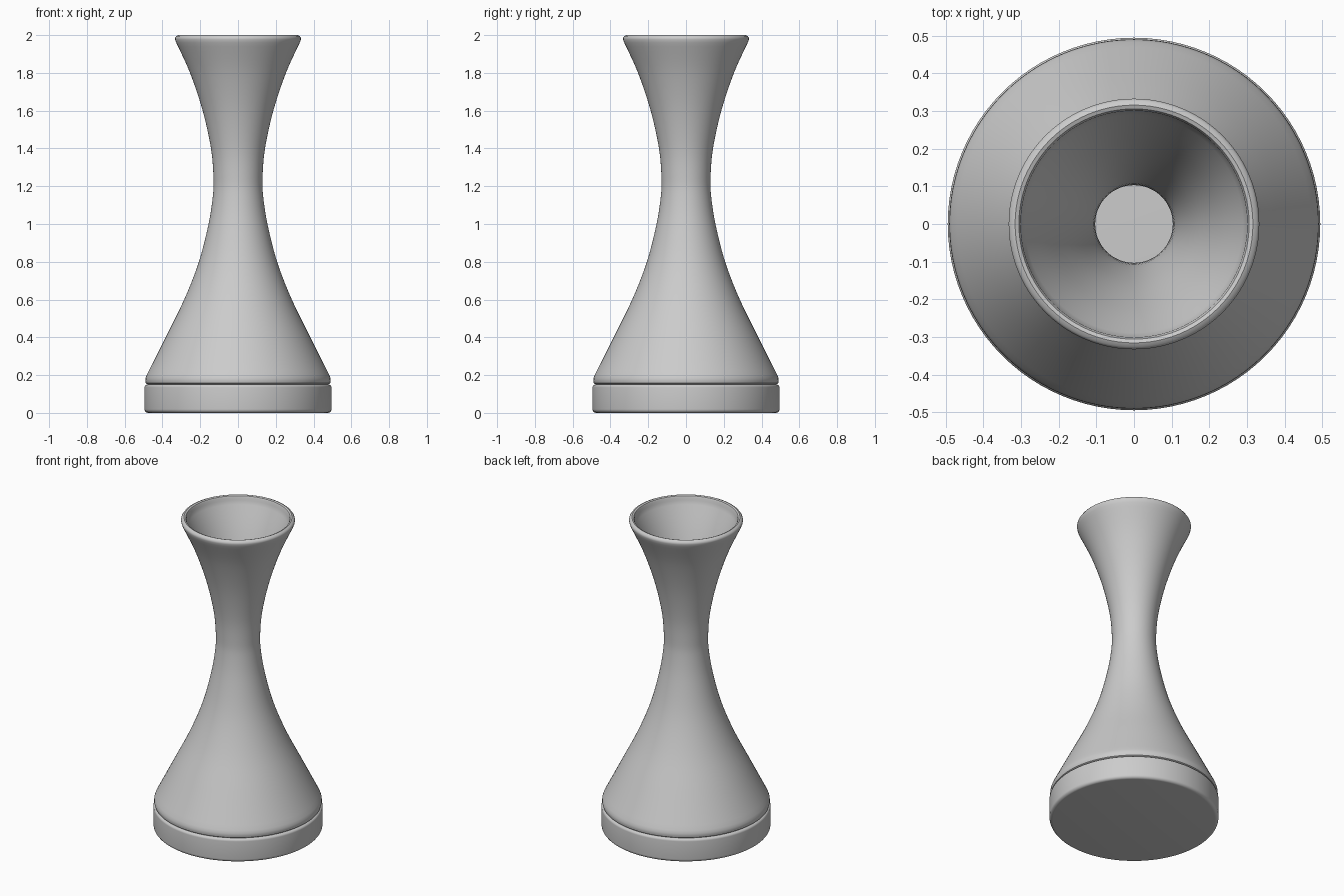
import bpy, math

if "Cube" in bpy.data.objects:
    bpy.data.objects.remove(bpy.data.objects["Cube"])

SEG = 96
grey = bpy.data.materials.new("light grey")
grey.diffuse_color = (0.6, 0.6, 0.6, 1)
grey.use_nodes = True
grey.node_tree.nodes["Principled BSDF"].inputs["Base Color"].default_value = grey.diffuse_color


def lathe(name, profile, closed):
    """Spin an (r, z) profile about z; closed joins its last point to its first."""
    verts, faces, rings = [], [], []
    for r, z in profile:
        start = len(verts)
        n = SEG if r > 1e-6 else 1
        for i in range(n):
            a = 2 * math.pi * i / SEG
            verts.append((r * math.cos(a), r * math.sin(a), z))
        rings.append([start + (i % n) for i in range(SEG)])
    pairs = list(zip(rings, rings[1:]))
    if closed:
        pairs.append((rings[-1], rings[0]))
    for lo, hi in pairs:
        for i in range(SEG):
            j = (i + 1) % SEG
            f = list(dict.fromkeys([lo[i], lo[j], hi[j], hi[i]]))
            faces.append(f)
    me = bpy.data.meshes.new(name)
    me.from_pydata(verts, [], faces)
    me.materials.append(grey)
    ob = bpy.data.objects.new(name, me)
    bpy.context.collection.objects.link(ob)
    bpy.context.view_layer.objects.active = ob
    ob.select_set(True)
    bpy.ops.object.shade_smooth_by_angle(angle=math.radians(40))
    ob.select_set(False)
    return ob


def spline(pts, steps=5):
    """Catmull-Rom curve through the given points."""
    p = [pts[0]] + pts + [pts[-1]]
    out = []
    for a, b, c, d in zip(p, p[1:], p[2:], p[3:]):
        for s in range(steps):
            t = s / steps
            out.append(tuple(0.5 * (2 * b[k] + (c[k] - a[k]) * t
                       + (2 * a[k] - 5 * b[k] + 4 * c[k] - d[k]) * t * t
                       + (3 * b[k] - a[k] - 3 * c[k] + d[k]) * t ** 3)
                       for k in (0, 1)))
    return out + [pts[-1]]


def arc(cx, cz, r, a0, a1, n=6):
    """Points of a rounded corner."""
    return [(cx + r * math.cos(math.radians(a0 + (a1 - a0) * i / n)),
             cz + r * math.sin(math.radians(a0 + (a1 - a0) * i / n))) for i in range(n + 1)]


# Rounded base disc
lathe("base_disc", [(0, 0)] + arc(0.475, 0.02, 0.02, -90, 0)
      + arc(0.48, 0.135, 0.015, 0, 90) + [(0, 0.15)], False)

# Flared hollow body: outer wall, rounded rim, inner wall
outer = [(0.484, 0.20), (0.384, 0.40), (0.285, 0.60), (0.207, 0.80), (0.156, 1.0),
         (0.133, 1.15), (0.130, 1.25), (0.143, 1.40), (0.187, 1.60), (0.254, 1.80),
         (0.327, 1.96)]
inner = [(0.300, 1.97), (0.227, 1.80), (0.160, 1.60), (0.117, 1.40), (0.104, 1.25),
         (0.107, 1.15), (0.130, 1.0), (0.180, 0.80), (0.257, 0.60), (0.355, 0.40),
         (0.455, 0.20), (0.460, 0.15)]
foot = [(0.478, 0.15), (0.488, 0.157), (0.491, 0.17), (0.490, 0.184)]
rim = [(0.333, 1.977), (0.333, 1.986), (0.327, 1.995), (0.316, 2.0), (0.306, 1.996), (0.301, 1.986)]
lathe("flared_body", foot + spline(outer) + rim + spline(inner), True)
